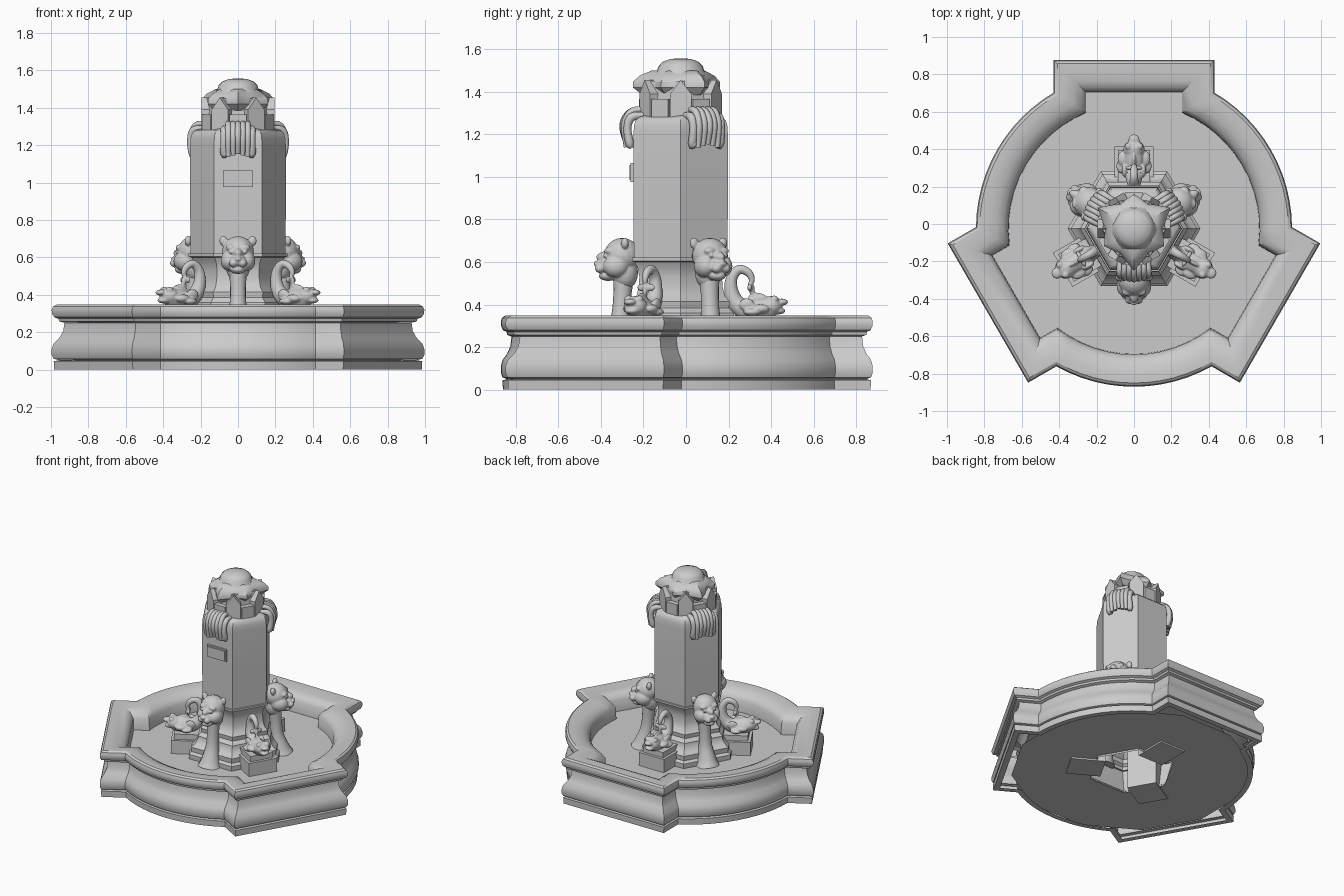
import bpy, bmesh
from math import sin, cos, asin, pi, radians, hypot
from mathutils import Vector, Matrix

if "Cube" in bpy.data.objects:
    bpy.data.objects.remove(bpy.data.objects["Cube"])

CY = -0.025                      # y of the fountain's axis
FRONT, BACK = (0, 120, 240), (60, 180, 300)   # two alternating sets of three


def finish(name, bm, angle=35):
    bmesh.ops.remove_doubles(bm, verts=bm.verts, dist=1e-5)
    bmesh.ops.recalc_face_normals(bm, faces=bm.faces)
    me = bpy.data.meshes.new(name)
    bm.to_mesh(me)
    bm.free()
    me.shade_smooth()
    me.set_sharp_from_angle(angle=radians(angle))
    ob = bpy.data.objects.new(name, me)
    ob.location.y = CY
    bpy.context.collection.objects.link(ob)
    return ob


def repeat(ob, angles):
    for i, a in enumerate(angles):
        o = ob if i == 0 else ob.copy()
        if i:
            bpy.context.collection.objects.link(o)
        o.rotation_euler.z = radians(a)


def loft(bm, rings, bottom=False, top=False):
    rows = [[bm.verts.new(p) for p in r] for r in rings]
    n = len(rows[0])
    for a, b in zip(rows, rows[1:]):
        for i in range(n):
            bm.faces.new((a[i], a[(i + 1) % n], b[(i + 1) % n], b[i]))
    if bottom:
        bm.faces.new(rows[0])
    if top:
        bm.faces.new(rows[-1])


def ring(n, r, z, start=0):
    return [(r * cos(start + 2 * pi * i / n), r * sin(start + 2 * pi * i / n), z) for i in range(n)]


def turned(name, n, profile, bottom=False, top=False, angle=35):
    bm = bmesh.new()
    loft(bm, [ring(n, r, z) for r, z in profile], bottom, top)
    return finish(name, bm, angle)


def sheet(name, outer, inner):
    """Flat sheet with a hole."""
    bm = bmesh.new()
    edges = []
    for loop in (outer, inner):
        vs = [bm.verts.new(p) for p in loop]
        edges += [bm.edges.new((vs[i - 1], vs[i])) for i in range(len(vs))]
    bmesh.ops.triangle_fill(bm, use_beauty=True, use_dissolve=False, edges=edges)
    return finish(name, bm)


def tube(bm, x, pts, flat=1.0, n=12, steps=5):
    """Smooth tube through (y, z, radius) points lying in a plane of constant x."""
    P = [Vector(p) for p in pts]
    P = [2 * P[0] - P[1]] + P + [2 * P[-1] - P[-2]]
    path = []
    for i in range(1, len(P) - 2):
        a, b, c, d = P[i - 1:i + 3]
        for s in range(steps):
            t = s / steps
            path.append(0.5 * (2 * b + (c - a) * t + (2 * a - 5 * b + 4 * c - d) * t * t
                               + (3 * b - a - 3 * c + d) * t ** 3))
    path.append(P[-2])
    rings = []
    for i, p in enumerate(path):
        q = path[min(i + 1, len(path) - 1)] - path[max(i - 1, 0)]
        l = hypot(q.x, q.y)
        ny, nz = -q.y / l, q.x / l
        rings.append([(x + flat * p.z * cos(2 * pi * k / n), p.x + ny * p.z * sin(2 * pi * k / n),
                       p.y + nz * p.z * sin(2 * pi * k / n)) for k in range(n)])
    loft(bm, rings, True, True)


def ball(bm, x, y, z, sx, sy, sz):
    """Ellipsoid, mirrored in x when off centre."""
    for s in ((1, -1) if x else (1,)):
        m = Matrix.Translation((s * x, y, z)) @ Matrix.Diagonal((sx, sy, sz, 1))
        bmesh.ops.create_uvsphere(bm, u_segments=20, v_segments=12, radius=1, matrix=m)


def box(bm, x0, x1, y0, y1, z0, z1):
    loft(bm, [[(x0, y0, z), (x1, y0, z), (x1, y1, z), (x0, y1, z)] for z in (z0, z1)], True, True)


def melt(ob, size=0.006):
    m = ob.modifiers.new("Merge", 'REMESH')
    m.mode, m.voxel_size, m.use_smooth_shade = 'VOXEL', size, True
    s = ob.modifiers.new("Soften", 'SMOOTH')
    s.factor, s.iterations = 0.5, 3


def outline(d, z):
    """Basin plan inset by d: three square bays joined by arcs."""
    w, D, R = 0.43 - d, 0.902 - d, 0.845 - d
    a = asin(w / R)
    base = [(w, D), (-w, D)]
    for i in range(13):
        t = pi / 2 + a + (2 * pi / 3 - 2 * a) * i / 12
        base.append((R * cos(t), R * sin(t)))
    out = []
    for k in range(3):
        c, s = cos(2 * pi * k / 3), sin(2 * pi * k / 3)
        out += [(x * c - y * s, x * s + y * c, z) for x, y in base]
    return out


# Basin wall, swept moulding
wall = [(.05, .0), (.01, .0), (.008, .045), (.03, .05), (.008, .058), (0, .08), (0, .11), (.008, .14),
        (.03, .17), (.045, .205), (.05, .25), (.03, .258), (.027, .272), (.01, .28), (.001, .30),
        (0, .32), (.006, .338), (.02, .348), (.06, .348), (.11, .338), (.15, .318), (.172, .285), (.175, .19)]
bm = bmesh.new()
loft(bm, [outline(d, z) for d, z in wall])
finish("basin_wall", bm)
sheet("water_surface", outline(.174, .2), ring(6, .34, .2))
sheet("basin_underside", ring(12, .83, .012, pi / 12), ring(6, .30, .012))

# Hexagonal column foot with mouldings, then the shaft
turned("column_foot", 6, [(.30, .0), (.355, .19), (.355, .235), (.335, .25), (.338, .285), (.312, .305),
       (.29, .335), (.288, .36), (.262, .385), (.266, .415), (.24, .44), (.228, .48), (.224, .53),
       (.232, .57), (.25, .60), (.264, .605), (.264, .62), (.25, .622)])
turned("column_shaft", 6, [(.254, .62), (.256, .9), (.256, 1.2), (.253, 1.24), (.245, 1.265),
       (.225, 1.28), (.19, 1.29)], True, True)

# Crown: core, gabled plates, small blocks, pointed cap and dome
turned("crown_core", 6, [(.185, 1.28), (.185, 1.36), (.17, 1.45)], True, True)
bm = bmesh.new()
gable = [(-.05, 1.28), (.05, 1.28), (.05, 1.39), (0, 1.455), (-.05, 1.39)]
loft(bm, [[(x, y, z) for x, z in gable] for y in (-.195, -.12)], True, True)
repeat(finish("crown_gable", bm), range(30, 390, 60))
bm = bmesh.new()
box(bm, -.045, .045, -.195, -.12, 1.28, 1.365)
repeat(finish("crown_block", bm), range(0, 360, 60))
bm = bmesh.new()
star = (.225, .155, .185, .155) * 3
loft(bm, [[(s * r * cos(i * pi / 6 - pi / 2), s * r * sin(i * pi / 6 - pi / 2), z)
           for i, r in enumerate(star)]
          for s, z in ((.8, 1.385), (1, 1.42), (1, 1.445), (.86, 1.475), (.6, 1.50))], True, True)
finish("crown_cap", bm)
turned("crown_dome", 24, [(.125, 1.48), (.11, 1.50), (.104, 1.52), (.085, 1.54), (.05, 1.553), (.01, 1.557)],
       True, True)

# Draped swags over the shaft's upper edge
bm = bmesh.new()
for i in range(-2, 3):
    x, e = i * .026, abs(i) * .008
    tube(bm, x, [(-.16, 1.315, .014), (-.22, 1.312, .016), (-.258 + e / 2, 1.28, .017),
                 (-.272 + e / 2, 1.23, .016), (-.255, 1.155 - e, .012)])
for x in (-.075, .075):
    tube(bm, x, [(-.17, 1.29, .014), (-.23, 1.28, .02), (-.25, 1.23, .018), (-.24, 1.16, .02), (-.23, 1.135, .010)])
ball(bm, .07, -.238, 1.155, .02, .022, .022)
repeat(finish("swag", bm, 60), FRONT)

# Blank plate on the front of the shaft
bm = bmesh.new()
box(bm, -.08, .08, -.235, -.20, .975, 1.065)
box(bm, -.072, .072, -.24, -.22, .985, 1.055)
finish("front_plate", bm)

# Big cat heads on flared posts
bm = bmesh.new()
for b in ((0, -.275, .63, .085, .085, .083), (0, -.35, .582, .046, .05, .036), (0, -.335, .622, .03, .062, .03),
          (0, -.34, .535, .04, .045, .024), (.048, -.305, .58, .045, .06, .052), (.078, -.262, .688, .022, .018, .027),
          (.036, -.335, .652, .03, .024, .018), (0, -.397, .592, .02, .012, .013), (.024, -.378, .57, .024, .025, .022),
          (0, -.26, .55, .065, .06, .08), (.037, -.352, .63, .013, .012, .01)):
    ball(bm, *b)
ob = finish("cat_head", bm)
melt(ob, .005)
repeat(ob, FRONT)
bm = bmesh.new()
tube(bm, 0, [(-.31, .19, .085), (-.30, .24, .066), (-.283, .33, .047), (-.275, .43, .042), (-.265, .56, .05)], n=16)
repeat(finish("head_post", bm, 60), FRONT)

# Curled fish on square plinths
bm = bmesh.new()
box(bm, -.105, .105, -.44, -.2, 0, .30)
box(bm, -.085, .085, -.42, -.2, .30, .34)
repeat(finish("fish_plinth", bm), BACK)
bm = bmesh.new()
tube(bm, 0, [(-.43, .385, .05), (-.37, .378, .055), (-.31, .375, .05), (-.262, .405, .042), (-.238, .46, .034),
             (-.24, .525, .027), (-.275, .565, .022), (-.318, .55, .019), (-.335, .515, .014), (-.322, .488, .01)], n=16)
for b in ((0, -.425, .393, .057, .052, .047), (0, -.475, .412, .03, .03, .016), (0, -.46, .37, .034, .032, .016),
          (.03, -.44, .425, .019, .02, .018), (.058, -.375, .38, .03, .042, .022), (.065, -.335, .365, .03, .04, .018),
          (.05, -.31, .40, .015, .035, .03), (0, -.36, .43, .012, .045, .026), (.022, -.325, .48, .025, .012, .018),
          (0, -.335, .47, .012, .014, .028)):
    ball(bm, *b)
ob = finish("curled_fish", bm)
melt(ob, .005)
repeat(ob, BACK)
